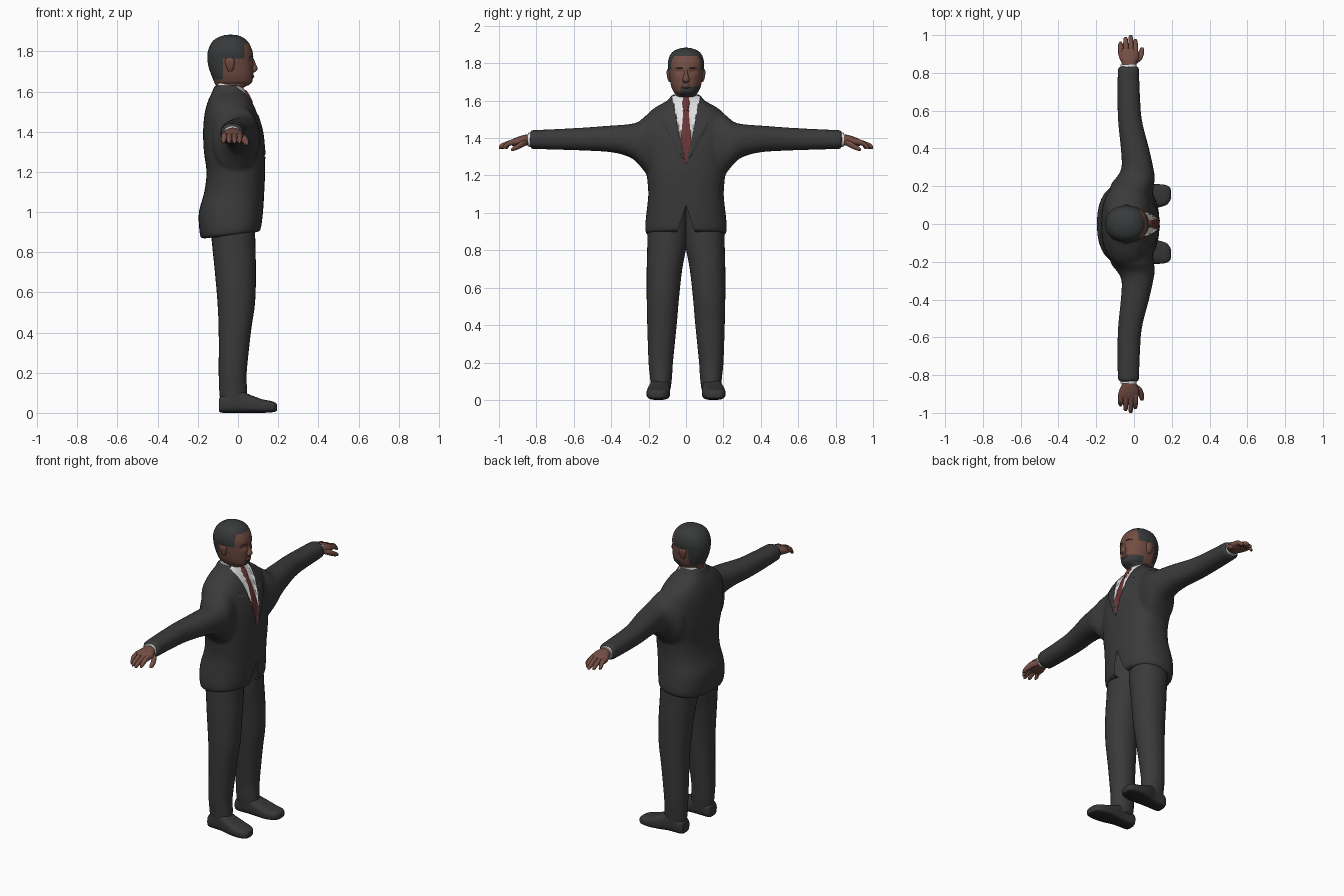
import bpy, bmesh, math
from mathutils import Vector

if "Cube" in bpy.data.objects:
    bpy.data.objects.remove(bpy.data.objects["Cube"])


def material(name, colour):
    mat = bpy.data.materials.new(name)
    mat.use_nodes = True
    mat.diffuse_color = (*colour, 1)
    mat.node_tree.nodes["Principled BSDF"].inputs["Base Color"].default_value = (*colour, 1)
    return mat


SUIT = material("charcoal suit", (0.042, 0.042, 0.042))
HAIR = material("black hair", (0.04, 0.042, 0.043))
SKIN = material("brown skin", (0.17, 0.075, 0.055))
LIPS = material("dark lips", (0.12, 0.05, 0.04))
SHIRT = material("white shirt", (0.75, 0.75, 0.77))
TIE = material("red tie", (0.15, 0.035, 0.035))
SHOE = material("black shoe", (0.038, 0.038, 0.038))
SOLE = material("dark sole", (0.02, 0.02, 0.02))


def spline(p, q, r, s, t):
    return q + 0.5 * t * (r - p + t * (2 * p - 5 * q + 4 * r - s + t * (3 * (q - r) + s - p)))


def loft(bm, axis, rows, side=1, power=2.2, segs=32, steps=4, tilt=0):
    """Skin rounded sections (position, a min, a max, b min, b max) along an axis."""
    rows = [r if len(r) == 5 else (*r[:3], -r[3], r[3]) for r in rows]
    padded = [rows[0], *rows, rows[-1]]
    sections = [[spline(*c, k / steps) for c in zip(*padded[i:i + 4])]
                for i in range(len(rows) - 1) for k in range(steps)] + [rows[-1]]
    rings = []
    for pos, a0, a1, b0, b1 in sections:
        ring = []
        for i in range(segs):
            t = math.tau * i / segs
            c, s = math.cos(t), math.sin(t)
            a = (a0 + a1 + (a1 - a0) * math.copysign(abs(c) ** (2 / power), c)) / 2
            b = (b0 + b1 + (b1 - b0) * math.copysign(abs(s) ** (2 / power), s)) / 2
            x, y, z = {"x": (pos, a, b), "y": (a, pos, b), "z": (a, b, pos + tilt * a)}[axis]
            ring.append(bm.verts.new((x, y * side, z)))
        rings.append(ring)
    faces = [bm.faces.new(rings[0]), bm.faces.new(rings[-1])]
    for low, high in zip(rings, rings[1:]):
        for i in range(segs):
            j = (i + 1) % segs
            faces.append(bm.faces.new((low[i], low[j], high[j], high[i])))
    bmesh.ops.recalc_face_normals(bm, faces=faces)


def finish(bm, name, *mats, angle=50):
    mesh = bpy.data.meshes.new(name)
    bm.to_mesh(mesh)
    bm.free()
    for mat in mats:
        mesh.materials.append(mat)
    mesh.polygons.foreach_set("use_smooth", [True] * len(mesh.polygons))
    mesh.set_sharp_from_angle(angle=math.radians(angle))
    obj = bpy.data.objects.new(name, mesh)
    bpy.context.scene.collection.objects.link(obj)
    return obj


def part(name, mat, axis, rows, **options):
    bm = bmesh.new()
    loft(bm, axis, rows, **options)
    return finish(bm, name, mat)


def slice_mesh(bm, point, normal, inside=lambda c: True):
    faces = [f for f in bm.faces if inside(f.calc_center_median())]
    geom = set(faces)
    for f in faces:
        geom.update(f.edges, f.verts)
    bmesh.ops.bisect_plane(bm, geom=list(geom), dist=1e-5, plane_co=point, plane_no=normal)


def slice_pair(bm, p, q, inside):
    """Cut front faces along the line p-q, given as (y, z), and its mirror."""
    for s in (1, -1):
        slice_mesh(bm, (0, s * p[0], p[1]), Vector((0, q[1] - p[1], s * (p[0] - q[0]))).normalized(), inside)


# Jacket: torso and sleeves fused into one smooth cloth surface
bm = bmesh.new()
loft(bm, "z", [(.885, -.185, .11, .212), (.92, -.193, .117, .219), (1, -.195, .125, .212),
               (1.1, -.168, .131, .202), (1.2, -.157, .135, .21), (1.3, -.17, .132, .222),
               (1.4, -.174, .122, .228), (1.48, -.168, .1, .228), (1.53, -.157, .082, .205),
               (1.57, -.143, .06, .155), (1.6, -.128, .042, .1), (1.63, -.118, .026, .078)], power=2.4)
for side in (1, -1):
    loft(bm, "y", [(.1, -.12, .09, 1.15, 1.55), (.2, -.125, .105, 1.2, 1.53),
                   (.25, -.09, .11, 1.255, 1.49), (.3, -.066, .102, 1.297, 1.475),
                   (.4, -.07, .08, 1.324, 1.467), (.55, -.085, .042, 1.333, 1.456),
                   (.7, -.088, .031, 1.338, 1.448), (.835, -.086, .027, 1.342, 1.442)], side)
rough = finish(bm, "rough_jacket", SUIT)
remesh = rough.modifiers.new("fuse", "REMESH")
remesh.mode, remesh.voxel_size = "VOXEL", 0.011
smooth = rough.modifiers.new("soften", "SMOOTH")
smooth.iterations = 5
bm = bmesh.new()
fused = bpy.data.meshes.new_from_object(rough.evaluated_get(bpy.context.evaluated_depsgraph_get()))
bm.from_mesh(fused)
bpy.data.objects.remove(rough)
bpy.data.meshes.remove(fused)
for v in bm.verts:
    # The hem dips towards the back
    if v.co.z < .95:
        v.co.z += .12 * (v.co.x + .03) * (.95 - v.co.z) / .065

# Jacket front: shirt opening, tie, lapels and the split at the hem
def chest(c):
    return c.x > 0 and c.z > 1.22 and abs(c.y) < .17


def opening(z):
    return .075 * (z - 1.25) / .37


def tie_width(z):
    return .012 + .085 * (1.57 - z) if z < 1.57 else .019


def lapel(z):
    return .13 * (z - 1.25) / .24 if 1.26 < z < 1.49 else 0


slice_pair(bm, (0, 1.25), (.075, 1.62), chest)
slice_pair(bm, (0, 1.25), (.13, 1.49), lambda c: chest(c) and c.z < 1.5)
slice_pair(bm, (.012, 1.57), (.029, 1.37), lambda c: chest(c) and c.z < 1.57)
slice_mesh(bm, (0, 0, 1.49), (0, 0, 1), chest)
slice_pair(bm, (0, 1.04), (.05, .89), lambda c: c.x > 0 and c.z < 1.06)
for f in bm.faces:
    c = f.calc_center_median()
    f.material_index = 0
    if chest(c) and c.z > 1.25 and abs(c.y) < opening(c.z):
        f.material_index = 2 if abs(c.y) < tie_width(c.z) else 1
for v in bm.verts:
    x, y, z = v.co.x, abs(v.co.y), v.co.z
    if x > 0 and z > 1.25:
        if y < opening(z) - .001:
            v.co.x -= .004 if y < tie_width(z) + .001 else .009
        elif opening(z) + .001 < y < lapel(z) - .001 and z < 1.489:
            v.co.x += .005
split = [f for f in bm.faces for c in [f.calc_center_median()]
         if c.x > 0 and c.z < 1.04 - 3 * abs(c.y)]
bmesh.ops.delete(bm, geom=split, context="FACES")
finish(bm, "jacket", SUIT, SHIRT, TIE)

# Collar and tie knot
part("shirt_collar", SHIRT, "z", [(1.555, -.112, .036, .08), (1.6, -.108, .031, .074), (1.625, -.105, .026, .067)],
     tilt=-.2)
part("tie_knot", TIE, "z", [(1.545, .03, .075, .012), (1.57, .03, .064, .018), (1.6, .01, .046, .02),
                            (1.607, .01, .038, .016)])

# Head, with the hair cut into its surface
bm = bmesh.new()
loft(bm, "z", [(1.54, -.1, .015, .058), (1.61, -.105, .02, .06), (1.635, -.113, .058, .056),
               (1.65, -.12, .071, .068), (1.68, -.132, .075, .08), (1.72, -.146, .077, .088),
               (1.76, -.152, .076, .094), (1.8, -.15, .072, .097), (1.84, -.134, .055, .087),
               (1.865, -.108, .031, .066), (1.88, -.07, -.002, .03), (1.883, -.045, -.03, .008)],
     segs=64, steps=6)
for v in bm.verts:
    # Eye sockets
    if v.co.x > 0:
        d = ((abs(v.co.y) - .036) / .018) ** 2 + ((v.co.z - 1.755) / .011) ** 2
        v.co.x -= .009 * math.exp(-d)
for height in (1.66, 1.675, 1.765, 1.84):
    slice_mesh(bm, (0, 0, height), (0, 0, 1))
for depth in (-.075, -.01, .032):
    slice_mesh(bm, (depth, 0, 0), (1, 0, 0))
slice_mesh(bm, (0, -.03, 0), (0, 1, 0), lambda c: c.z < 1.68)
for f in bm.faces:
    c = f.calc_center_median()
    crown = c.z > 1.84 or (c.z > 1.765 and c.x < .032)
    nape = c.z > 1.66 and c.x < -.075
    beard = 1.62 < c.z < 1.675 and c.x > -.01 and c.y > -.03
    f.material_index = int(crown or nape or beard)
finish(bm, "head", SKIN, HAIR)
part("nose", SKIN, "z", [(1.694, .06, .08, .013), (1.705, .06, .094, .019), (1.717, .06, .097, .018),
                         (1.74, .055, .088, .011), (1.768, .05, .076, .009)], segs=16)
part("lips", LIPS, "z", [(1.664, .05, .073, .014), (1.672, .05, .081, .024), (1.679, .05, .079, .026),
                         (1.689, .05, .076, .016)], segs=20)

for side, label in ((1, "left"), (-1, "right")):
    def limb(name, mat, axis, rows, **options):
        return part(f"{name}_{label}", mat, axis, rows, side=side, **options)

    limb("ear", SKIN, "z", [(1.7, -.048, -.03, .078, .09), (1.715, -.055, -.022, .08, .098),
                            (1.75, -.066, -.016, .082, .104), (1.768, -.058, -.025, .085, .1)], segs=16)
    limb("eyebrow", HAIR, "y", [(.016, .06, .0775, 1.771, 1.775), (.035, .05, .073, 1.772, 1.779),
                                (.056, .04, .06, 1.77, 1.774)], segs=12)

    # Hand: cuff, palm, four fingers and thumb
    limb("shirt_cuff", SHIRT, "y", [(.81, -.074, .016, 1.352, 1.432), (.845, -.07, .012, 1.354, 1.428)])
    limb("palm", SKIN, "y", [(.81, -.06, .005, 1.362, 1.42), (.845, -.063, .012, 1.36, 1.42),
                             (.88, -.078, .026, 1.357, 1.413), (.91, -.084, .024, 1.356, 1.402),
                             (.93, -.08, .018, 1.358, 1.392)])
    for x, tip in ((-.07, .965), (-.043, .99), (-.016, 1), (.008, .98)):
        limb("finger", SKIN, "y", [(.9, x - .014, x + .014, 1.365, 1.4), (.94, x - .014, x + .014, 1.36, 1.39),
                                   (tip - .012, x - .013, x + .01, 1.343, 1.37),
                                   (tip, x - .006, x + .004, 1.342, 1.354)], segs=14)
    limb("thumb", SKIN, "y", [(.845, -.02, .01, 1.365, 1.39), (.87, .005, .04, 1.352, 1.388),
                              (.9, .022, .052, 1.338, 1.37), (.925, .03, .053, 1.331, 1.354),
                              (.935, .036, .048, 1.333, 1.343)], segs=14)

    # Trouser leg
    limb("trouser_leg", SUIT, "z", [(.055, -.088, .046, .083, .187), (.12, -.094, .045, .075, .192),
                                    (.2, -.096, .043, .07, .2), (.4, -.096, .064, .05, .207),
                                    (.55, -.102, .085, .037, .21), (.7, -.115, .089, .02, .21),
                                    (.82, -.127, .087, -.002, .207), (.92, -.135, .085, -.01, .203),
                                    (1.05, -.13, .085, -.01, .18)], power=2.1)

    # Shoe, with the sole as its lowest band
    bm = bmesh.new()
    loft(bm, "x", [(-.095, .11, .165, .012, .06), (-.082, .092, .182, .001, .085), (0, .088, .19, 0, .112),
                   (.06, .085, .205, 0, .09), (.12, .086, .211, 0, .068), (.17, .1, .206, .003, .058),
                   (.19, .122, .192, .008, .048), (.195, .135, .18, .015, .038)], side, power=3)
    slice_mesh(bm, (0, 0, .012), (0, 0, 1))
    for f in bm.faces:
        f.material_index = int(f.calc_center_median().z < .012)
    finish(bm, f"shoe_{label}", SHOE, SOLE)
